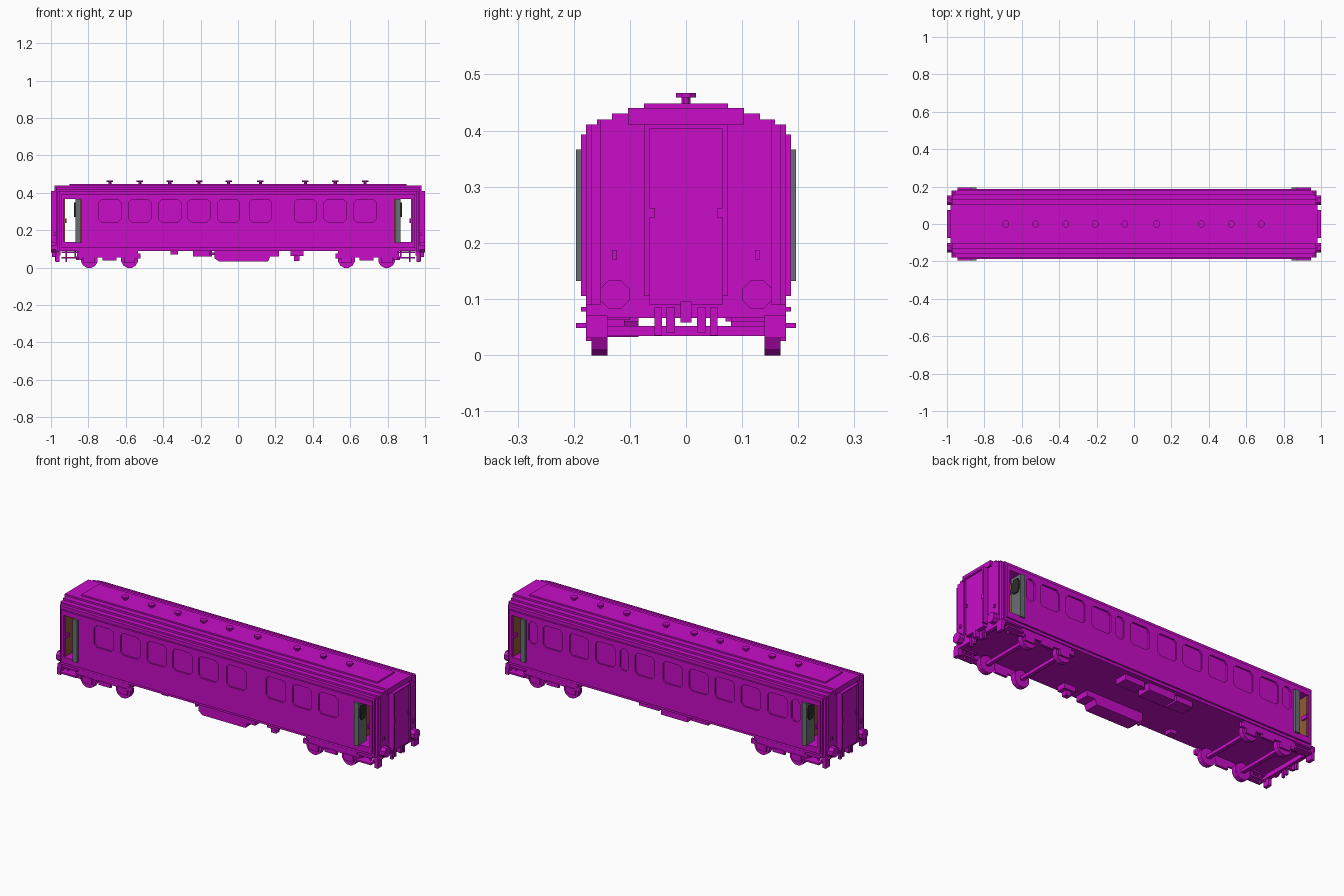
import bpy, bmesh, math
from mathutils import Matrix, Vector

if "Cube" in bpy.data.objects:
    bpy.data.objects.remove(bpy.data.objects["Cube"])


def material(name, rgb):
    m = bpy.data.materials.new(name)
    m.use_nodes = True
    m.diffuse_color = (*rgb, 1)
    bsdf = next(n for n in m.node_tree.nodes if n.type == 'BSDF_PRINCIPLED')
    bsdf.inputs["Base Color"].default_value = (*rgb, 1)
    return m


MAGENTA = material("magenta", (0.58, 0.004, 0.58))
GREY = material("door grey", (0.14, 0.16, 0.17))
DARK = material("dark glass", (0.025, 0.027, 0.03))
BROWN = material("wood brown", (0.30, 0.10, 0.04))


def finish(name, bm, mat):
    bmesh.ops.recalc_face_normals(bm, faces=bm.faces)
    me = bpy.data.meshes.new(name)
    bm.to_mesh(me)
    bm.free()
    me.materials.append(mat)
    ob = bpy.data.objects.new(name, me)
    bpy.context.collection.objects.link(ob)
    return ob


def add_box(bm, x0, x1, y0, y1, z0, z1):
    mid = Vector((x0 + x1, y0 + y1, z0 + z1)) / 2
    size = Matrix.Diagonal((abs(x1 - x0), abs(y1 - y0), abs(z1 - z0), 1))
    bmesh.ops.create_cube(bm, size=1, matrix=Matrix.Translation(mid) @ size)


def add_prism(bm, pts, step):
    """Extrude a closed outline of 3D points by a vector."""
    face = bm.faces.new([bm.verts.new(p) for p in pts])
    out = bmesh.ops.extrude_face_region(bm, geom=[face])
    verts = [v for v in out["geom"] if isinstance(v, bmesh.types.BMVert)]
    bmesh.ops.translate(bm, verts=verts, vec=step)


def boxes(name, specs, mat=MAGENTA, mx=False, my=False):
    """Boxes joined in one part, optionally mirrored in x and y."""
    bm = bmesh.new()
    for x0, x1, y0, y1, z0, z1 in specs:
        for sx in ((1, -1) if mx else (1,)):
            for sy in ((1, -1) if my else (1,)):
                add_box(bm, sx * x0, sx * x1, sy * y0, sy * y1, z0, z1)
    return finish(name, bm, mat)


def add_disc(bm, radius, depth, at, axis, sides):
    rot = Vector((0, 0, 1)).rotation_difference(Vector(axis)).to_matrix().to_4x4()
    spin = Matrix.Rotation(math.pi / sides, 4, 'Z')
    bmesh.ops.create_cone(bm, cap_ends=True, segments=sides, radius1=radius,
                          radius2=radius, depth=depth,
                          matrix=Matrix.Translation(at) @ rot @ spin)


# Stepped body cross-section: half width and top height of each level
LEVELS = [(.178, .105), (.187, .393), (.178, .411), (.159, .42),
          (.132, .43), (.103, .44), (.075, .448)]


def add_body(bm, x0, x1, wmax=1, zlo=.09, zhi=1):
    side, z = [], zlo
    for w, top in LEVELS:
        top = min(top, zhi)
        if top > z:
            w = min(w, wmax)
            if side and side[-1][0] == w:
                side.pop()
            else:
                side.append((w, z))
            side.append((w, top))
            z = top
    outline = side + [(-y, z) for y, z in reversed(side)]
    add_prism(bm, [(x0, y, z) for y, z in outline], (x1 - x0, 0, 0))


# Main saloon with recessed windows
bm = bmesh.new()
add_body(bm, -.838, .838)
body = finish("saloon_body", bm, MAGENTA)

WINDOWS = [-.685, -.525, -.365, -.208, -.05, .12, .36, .52, .68]
NARROW = [-.797, .245, .8]
bm = bmesh.new()


def add_window(x, half, side):
    hz, c, zc = .06, .016, .305
    corner = [(half - c, hz), (half, hz - c), (half, c - hz), (half - c, -hz)]
    pts = corner + [(-a, b) for a, b in reversed(corner)]
    add_prism(bm, [(x + a, side * .178, zc + b) for a, b in pts], (0, side * .05, 0))


for x in WINDOWS:
    add_window(x, .059, -1)
    add_window(x, .059, 1)
for x in NARROW:
    add_window(x, .026, 1)
cutter = finish("window_cutter", bm, MAGENTA)
cutter.hide_render = True
mod = body.modifiers.new("windows", 'BOOLEAN')
mod.operation, mod.solver, mod.object = 'DIFFERENCE', 'EXACT', cutter
bpy.context.view_layer.objects.active = body
bpy.ops.object.modifier_apply(modifier=mod.name)
bpy.data.objects.remove(cutter)

# Vestibules: sill, lintel and end walls with stepped corners
bm = bmesh.new()
for s in (1, -1):
    add_body(bm, s * .838, s * .93, zhi=.138)
    add_body(bm, s * .838, s * .90, zlo=.368)
    add_body(bm, s * .90, s * .93, zlo=.368, zhi=.44)
    x = .93
    for x1, w in ((.945, .187), (.955, .178), (.965, .168), (.972, .152)):
        add_body(bm, s * x, s * x1, wmax=w, zhi=.44)
        x = x1
finish("vestibules", bm, MAGENTA)

# Brown lining on the vestibule walls
boxes("vestibule_lining", [(.838, .842, -.175, .175, .138, .368),
                           (.926, .93, -.175, .175, .138, .368)], BROWN, mx=True)

# Open door leaves with dark windows
boxes("door_leaves", [(.842, .870, .125, .196, .132, .366)], GREY, mx=True, my=True)
boxes("door_windows", [(.868, .876, .136, .187, .285, .335),
                       (.868, .876, .145, .178, .272, .348)], DARK, mx=True, my=True)
boxes("door_handles", [(.918, .926, .15, .187, .24, .262)], mx=True, my=True)

# Gangway: frame posts, header, recessed door and canopy
boxes("gangway_frame", [(.97, 1, .065, .075, .105, .411),
                        (.97, .992, 0, .066, .09, .403),
                        (.97, 1, 0, .066, .403, .411),
                        (.97, .982, 0, .103, .411, .44),
                        (.99, .998, .055, .066, .245, .262),
                        (.97, .98, .123, .132, .17, .187)], mx=True, my=True)

# Buffers and end beam
bm = bmesh.new()
for sx in (1, -1):
    for sy in (1, -1):
        add_disc(bm, .028, .03, (sx * .985, sy * .127, .108), (1, 0, 0), 8)
finish("buffers", bm, MAGENTA)
boxes("end_beam", [(.95, .972, 0, .178, .066, .09),
                   (.955, .975, .14, .178, .03, .07)], mx=True, my=True)
boxes("coupler", [(.96, .995, -.01, .01, .058, .095)], mx=True)
boxes("brake_hoses", [(.965, .978, .02, .036, .04, .085),
                      (.965, .978, .043, .056, .035, .085)], mx=True, my=True)

# Door steps with hangers
boxes("door_steps", [(.85, .945, .15, .196, .048, .057),
                     (.85, .945, .15, .187, .078, .086),
                     (.865, .873, .155, .165, .048, .09),
                     (.915, .923, .155, .165, .03, .09)], mx=True, my=True)

# Wheelsets and bogie frames
bm = bmesh.new()
for x in (-.795, -.58, .58, .795):
    for y in (-.154, .154):
        add_disc(bm, .046, .028, (x, y, .0435), (0, 1, 0), 12)
finish("wheels", bm, MAGENTA)
boxes("axles", [(x - .01, x + .01, -.145, .145, .034, .052) for x in (.58, .795)], mx=True)
boxes("bogie_frames", [(.535, .86, .165, .175, .055, .088),
                       (.55, .61, .165, .178, .025, .06),
                       (.765, .825, .165, .178, .025, .06),
                       (.65, .725, .165, .178, .038, .06),
                       (.83, .865, .165, .178, .04, .06),
                       (.52, .55, .165, .178, .05, .075)], mx=True, my=True)

# Underfloor equipment
bm = bmesh.new()
outline = [(-.125, .092), (-.125, .05), (-.1, .032), (.16, .032), (.172, .06), (.22, .06), (.22, .092)]
add_prism(bm, [(x, -.165, z) for x, z in outline], (0, .08, 0))
finish("battery_box", bm, MAGENTA)
boxes("underfloor_gear", [(-.24, -.14, .07, .15, .06, .092),
                          (-.12, .04, .08, .16, .05, .092),
                          (.06, .18, .08, .15, .06, .092),
                          (-.24, .18, .115, .13, .068, .08),
                          (.28, .35, -.15, -.1, .062, .092),
                          (.3, .33, -.14, -.11, .036, .07),
                          (-.36, -.32, -.15, -.11, .07, .092),
                          (-.155, -.145, -.15, -.13, .06, .092)])

# Roof vents
bm = bmesh.new()
for x in WINDOWS:
    add_disc(bm, .009, .014, (x, 0, .453), (0, 0, 1), 8)
    add_disc(bm, .019, .008, (x, 0, .463), (0, 0, 1), 8)
finish("roof_vents", bm, MAGENTA)
